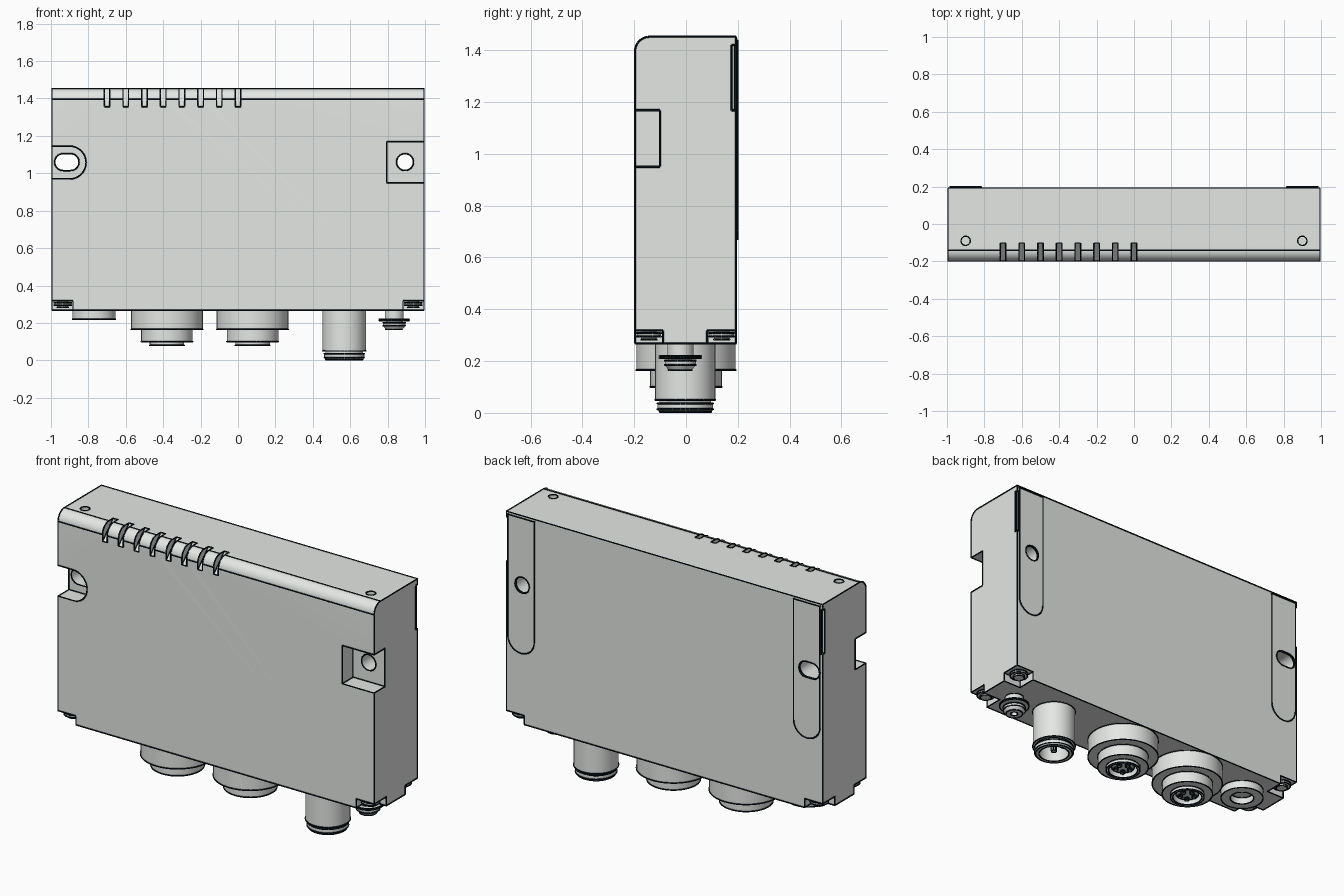
import bpy, bmesh
from math import sin, cos, pi, radians
from mathutils import Matrix

cube = bpy.data.objects.get("Cube")
if cube:
    bpy.data.objects.remove(cube, do_unlink=True)


def material(name, color):
    mat = bpy.data.materials.new(name)
    mat.use_nodes = True
    mat.diffuse_color = color
    mat.node_tree.nodes["Principled BSDF"].inputs["Base Color"].default_value = color
    return mat


grey = material("light grey", (0.78, 0.80, 0.78, 1))
navy = material("dark navy", (0.002, 0.007, 0.011, 1))


def finish(name, bm, mat=grey):
    mesh = bpy.data.meshes.new(name)
    bm.to_mesh(mesh)
    bm.free()
    mesh.materials.append(mat)
    ob = bpy.data.objects.new(name, mesh)
    bpy.context.collection.objects.link(ob)
    return ob


def smooth(ob):
    bpy.ops.object.select_all(action="DESELECT")
    ob.select_set(True)
    bpy.context.view_layer.objects.active = ob
    bpy.ops.object.shade_smooth_by_angle(angle=radians(30))


def trim(ob, extra=lambda p: False):
    """Smooth a part and run a thin dark bead along its sharp edges."""
    smooth(ob)
    source, bead = bmesh.new(), bmesh.new()
    source.from_mesh(ob.data)
    for e in source.edges:
        a, b = (v.co for v in e.verts)
        sharp = e.calc_face_angle(0) > radians(30)
        if (sharp or (extra(a) and extra(b))) and e.calc_length() > 0.0005:
            turn = (b - a).to_track_quat("Z", "Y").to_matrix().to_4x4()
            bmesh.ops.create_cone(bead, segments=6, radius1=0.004, radius2=0.004,
                                  depth=e.calc_length(),
                                  matrix=Matrix.Translation((a + b) / 2) @ turn)
    source.free()
    smooth(finish(ob.name + "_edge_trim", bead, navy))


def arc(cx, cy, r, start, end, n=16):
    """Points on an arc, angles in degrees."""
    angles = [radians(start + (end - start) * i / n) for i in range(n + 1)]
    return [(cx + r * cos(a), cy + r * sin(a)) for a in angles]


def circle(cx, cy, r, n=32):
    return arc(cx, cy, r, 0, 360, n)[:-1]


def rect(x0, x1, y0, y1):
    return [(x0, y0), (x1, y0), (x1, y1), (x0, y1)]


def prism(name, outline, axis, a, b):
    """Extrude a flat outline along an axis from a to b."""
    place = {"x": lambda p, t: (t, *p),
             "y": lambda p, t: (p[0], t, p[1]),
             "z": lambda p, t: (*p, t)}[axis]
    bm = bmesh.new()
    ends = [[bm.verts.new(place(p, t)) for p in outline] for t in (a, b)]
    n = len(outline)
    bm.faces.new(ends[0])
    bm.faces.new(ends[1])
    for i in range(n):
        j = (i + 1) % n
        bm.faces.new((ends[0][i], ends[0][j], ends[1][j], ends[1][i]))
    bmesh.ops.recalc_face_normals(bm, faces=bm.faces)
    return finish(name, bm)


def lathe(name, profile, x, y=0, n=40):
    """Revolve (radius, height) points around a vertical axis, capping both ends."""
    bm = bmesh.new()
    rings = [[bm.verts.new((x + r * cos(2 * pi * i / n), y + r * sin(2 * pi * i / n), z))
              for i in range(n)] for r, z in profile]
    for low, high in zip(rings, rings[1:]):
        for i in range(n):
            j = (i + 1) % n
            bm.faces.new((low[i], low[j], high[j], high[i]))
    bm.faces.new(rings[0])
    bm.faces.new(rings[-1])
    bmesh.ops.recalc_face_normals(bm, faces=bm.faces)
    trim(finish(name, bm))


def cut(ob, cutters):
    for c in cutters:
        mod = ob.modifiers.new("cut", "BOOLEAN")
        mod.operation, mod.solver, mod.object = "DIFFERENCE", "EXACT", c
        bpy.ops.object.select_all(action="DESELECT")
        ob.select_set(True)
        bpy.context.view_layer.objects.active = ob
        bpy.ops.object.modifier_apply(modifier=mod.name)


BOTTOM, TOP, FRONT, BACK, ROUND = 0.267, 1.452, -0.197, 0.193, 0.057

# Housing with a rounded front top edge
edge = arc(FRONT + ROUND, TOP - ROUND, ROUND, 180, 90, 12)
housing = prism("housing", [(BACK, BOTTOM), (FRONT, BOTTOM)] + edge + [(BACK, TOP)],
                "x", -0.995, 0.995)

# Mounting holes, shared by the housing and the back pads
oblong = arc(-0.895, 1.06, 0.045, -90, 90) + arc(-0.935, 1.06, 0.045, 90, 270)
holes = [prism("oblong_hole_cutter", oblong, "y", -0.5, 0.5),
         prism("round_hole_cutter", circle(0.893, 1.06, 0.045), "y", -0.5, 0.5)]

# Front mounting pockets
slot = [(-1.1, 0.97)] + arc(-0.9, 1.0575, 0.0875, -90, 90) + [(-1.1, 1.145)]
cutters = [prism("slot_pocket_cutter", slot, "y", -0.3, -0.1),
           prism("square_pocket_cutter", rect(0.795, 1.1, 0.95, 1.168), "y", -0.3, -0.1)]

# Row of slanted grooves across the rounded edge
for i in range(8):
    x = -0.7 + 0.1 * i
    wedge = [(FRONT - 0.1, 1.257), (FRONT, 1.357), (-0.102, TOP), (-0.002, TOP + 0.1),
             (FRONT - 0.1, TOP + 0.1)]
    cutters.append(prism("groove_cutter", wedge, "x", x - 0.015, x + 0.015))

# Top dimples, side recesses and bottom corner notches
for side in (-1, 1):
    cutters.append(prism("dimple_cutter", circle(side * 0.9, -0.09, 0.025, 20), "z", 1.42, 1.6))
    cutters.append(prism("side_recess_cutter", rect(0.175, 0.3, 1.168, 1.42), "x",
                         side * 0.983, side * 1.1))
    for y0, y1 in ((-0.3, -0.088), (0.082, 0.3)):
        cutters.append(prism("notch_cutter", rect(side * 0.882, side * 1.1, y0, y1), "z", 0.1, 0.318))
cut(housing, holes + cutters)


def on_round_limit(p):
    """True where the rounded edge meets the flat front or the flat top."""
    return (abs(p.y - FRONT) + abs(p.z - TOP + ROUND) < 0.001
            or abs(p.z - TOP) + abs(p.y - FRONT - ROUND) < 0.001)


trim(housing, on_round_limit)

# Long rounded pads on the back
for side, label in ((-1, "right"), (1, "left")):
    outline = arc(side * 0.9, 0.753, 0.083, 180, 360) + [(side * 0.9 + 0.083, 1.44),
                                                         (side * 0.9 - 0.083, 1.44)]
    pad = prism(label + "_back_pad", outline, "y", BACK - 0.004, 0.199)
    cut(pad, holes)
    trim(pad)

for c in holes + cutters:
    bpy.data.objects.remove(c, do_unlink=True)

# Corner screws inside the notches
for x in (-0.937, 0.937):
    for y in (-0.143, 0.138):
        lathe("corner_screw", [(0.03, 0.283), (0.03, 0.295), (0.047, 0.295),
                               (0.047, 0.308), (0.03, 0.308), (0.03, 0.325)], x, y, 24)

# Two large stepped sockets with contact pins
for x in (-0.38, 0.078):
    lathe("large_socket", [(0.192, BOTTOM), (0.192, 0.165), (0.138, 0.165), (0.138, 0.1),
                           (0.092, 0.1), (0.092, 0.08), (0.08, 0.08), (0.08, 0.14)], x)
    lathe("socket_core", [(0.062, 0.15), (0.062, 0.1)], x, 0, 24)
    for k in range(5):
        a = 2 * pi * k / 5 + pi / 2
        lathe("contact_pin", [(0.011, 0.11), (0.011, 0.085)],
              x + 0.04 * cos(a), 0.04 * sin(a), 10)

# Tall round plug with a ring groove and open end
lathe("tall_plug", [(0.116, BOTTOM), (0.116, 0.05), (0.1, 0.05), (0.1, 0.036), (0.107, 0.036),
                    (0.107, 0.014), (0.1, 0.004), (0.082, 0.004), (0.082, 0.1)], 0.568, -0.003)
lathe("plug_pin", [(0.014, 0.11), (0.014, 0.02)], 0.568, -0.003, 12)
trim(prism("plug_key", rect(0.556, 0.58, 0.06, 0.085), "z", 0.015, 0.1))

# Small open port
lathe("small_port", [(0.115, BOTTOM), (0.115, 0.22), (0.065, 0.22), (0.065, 0.26)], -0.77)

# Grounding screw with washer and slotted head
lathe("grounding_screw", [(0.05, BOTTOM), (0.05, 0.22), (0.08, 0.22), (0.08, 0.212),
                          (0.045, 0.212), (0.045, 0.202), (0.06, 0.202), (0.06, 0.185),
                          (0.045, 0.165), (0.02, 0.165), (0.02, 0.19)], 0.835, -0.022)
